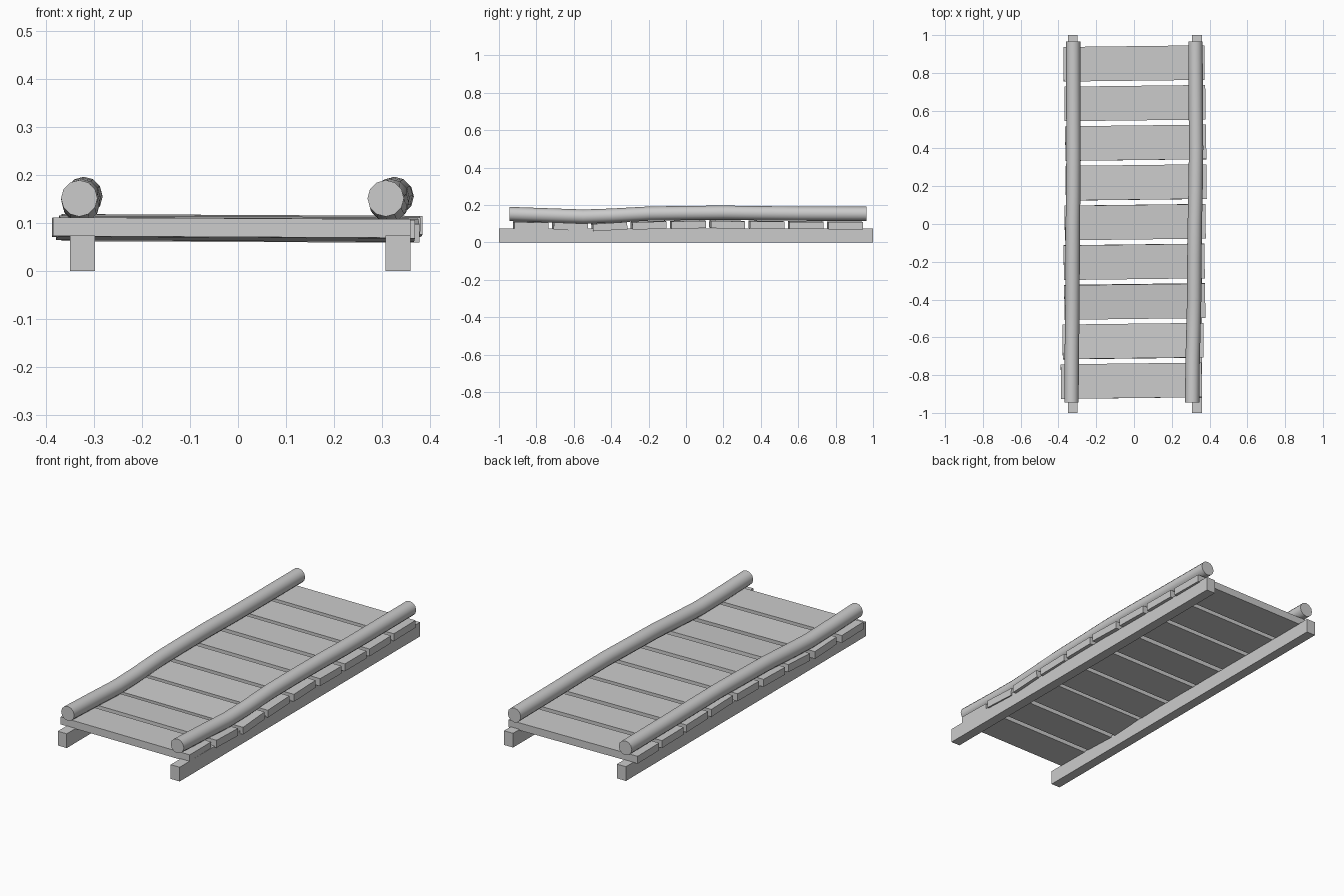
import bpy, bmesh, math
from mathutils import Matrix, Vector

if "Cube" in bpy.data.objects:
    bpy.data.objects.remove(bpy.data.objects["Cube"])


def make_object(name, bm):
    bmesh.ops.recalc_face_normals(bm, faces=bm.faces[:])
    mesh = bpy.data.meshes.new(name)
    bm.to_mesh(mesh)
    bm.free()
    obj = bpy.data.objects.new(name, mesh)
    bpy.context.collection.objects.link(obj)
    return obj


def box(name, centre, size, rot=(0, 0, 0)):
    bm = bmesh.new()
    bmesh.ops.create_cube(bm, size=1)
    m = Matrix.Translation(centre)
    for angle, axis in zip(rot, "XYZ"):
        m = m @ Matrix.Rotation(angle, 4, axis)
    bm.transform(m @ Matrix.Diagonal((*size, 1)))
    return make_object(name, bm)


def log(name, path, radius, sides=12):
    bm = bmesh.new()
    rings = []
    for x, y, z in path:
        rings.append([bm.verts.new((x + radius * math.cos(2 * math.pi * i / sides), y,
                                    z + radius * math.sin(2 * math.pi * i / sides)))
                      for i in range(sides)])
    for a, b in zip(rings, rings[1:]):
        for i in range(sides):
            j = (i + 1) % sides
            bm.faces.new((a[i], a[j], b[j], b[i]))
    bm.faces.new(rings[0])
    bm.faces.new(rings[-1])
    obj = make_object(name, bm)
    bpy.context.view_layer.objects.active = obj
    obj.select_set(True)
    bpy.ops.object.shade_smooth_by_angle(angle=math.radians(35))
    obj.select_set(False)


# Two straight ground beams
box("left_beam", (-0.324, 0, 0.0375), (0.052, 2, 0.075))
box("right_beam", (0.334, 0, 0.0375), (0.052, 2, 0.075))

# Slightly uneven deck planks: x centre, z centre, pitch
planks = [(-0.014, 0.090, -0.01), (-0.005, 0.086, -0.04), (0.004, 0.086, 0.06),
          (0.001, 0.092, 0.03), (0.006, 0.096, 0.02), (0.011, 0.096, -0.02),
          (0.009, 0.094, -0.01), (0.005, 0.092, 0.0), (0.0, 0.091, 0.0)]
for n, (x, z, pitch) in enumerate(planks):
    box(f"plank_{n + 1}", (x, -0.83 + n * 0.21, z), (0.746, 0.183, 0.039),
        (pitch, 0.005, 0.012))

# Wavy side logs resting on the planks: y, height, sideways offset
wave = [(-0.945, 0.152, 0.0), (-0.72, 0.144, 0.002), (-0.55, 0.138, 0.006),
        (-0.4, 0.143, 0.009), (-0.2, 0.154, 0.010), (0.0, 0.157, 0.012),
        (0.2, 0.159, 0.016), (0.4, 0.156, 0.018), (0.6, 0.154, 0.017),
        (0.965, 0.153, 0.015)]
log("left_log", [(-0.331 + dx * 0.6, y, z) for y, z, dx in wave], 0.038)
log("right_log", [(0.308 + dx * 1.15, y, z) for y, z, dx in wave], 0.038)
